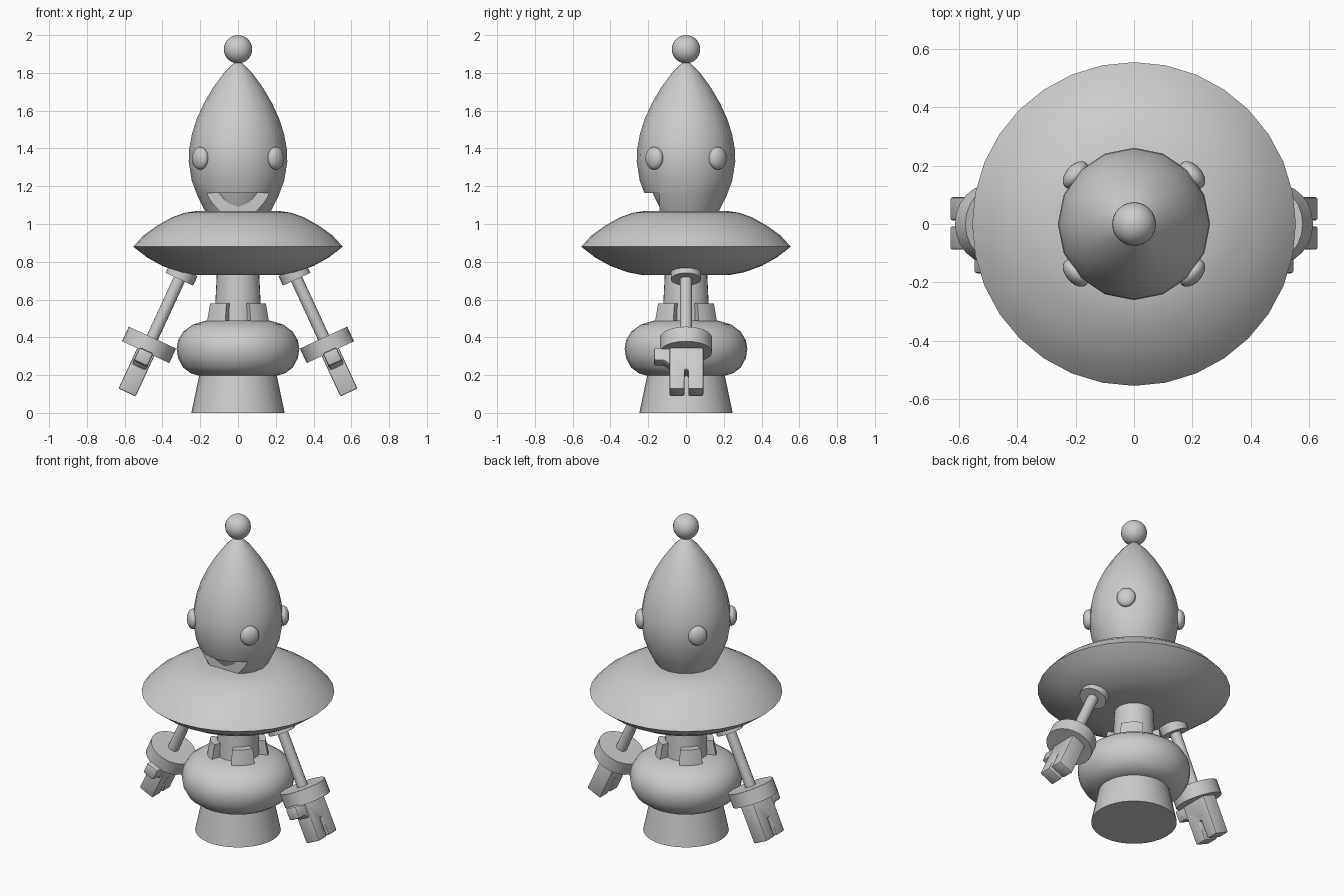
import bpy, bmesh, math
from mathutils import Matrix, Vector

cube = bpy.data.objects.get("Cube")
if cube:
    bpy.data.objects.remove(cube, do_unlink=True)

GREY = (0.6, 0.6, 0.6, 1)
grey = bpy.data.materials.new("plain grey")
grey.use_nodes = True
grey.diffuse_color = GREY
grey.node_tree.nodes["Principled BSDF"].inputs["Base Color"].default_value = GREY


def finish(name, bm, matrix=None, angle=35):
    """Turn a bmesh into a shaded object."""
    bmesh.ops.recalc_face_normals(bm, faces=bm.faces)
    if matrix:
        bm.transform(matrix)
        if matrix.determinant() < 0:
            bmesh.ops.reverse_faces(bm, faces=bm.faces)
    mesh = bpy.data.meshes.new(name)
    bm.to_mesh(mesh)
    bm.free()
    mesh.materials.append(grey)
    ob = bpy.data.objects.new(name, mesh)
    bpy.context.collection.objects.link(ob)
    shade(ob, angle)
    return ob


def activate(ob):
    bpy.ops.object.select_all(action='DESELECT')
    ob.select_set(True)
    bpy.context.view_layer.objects.active = ob


def shade(ob, angle=35):
    activate(ob)
    bpy.ops.object.shade_smooth_by_angle(angle=math.radians(angle))


def lathe(name, profile, sides=32, matrix=None, angle=35):
    """Spin (radius, height) points around z and close both ends."""
    bm = bmesh.new()
    rings = []
    for r, z in profile:
        rings.append([bm.verts.new((r * math.cos(t), r * math.sin(t), z))
                      for t in (math.tau * i / sides for i in range(sides))])
    for a, b in zip(rings, rings[1:]):
        for i in range(sides):
            j = (i + 1) % sides
            bm.faces.new((a[i], a[j], b[j], b[i]))
    bm.faces.new(rings[0])
    bm.faces.new(rings[-1])
    return finish(name, bm, matrix, angle)


def extrude(name, outline, axis_vec, place, matrix=None, bevel=0):
    """Extrude a flat outline; place maps (u, v) to a 3D point."""
    bm = bmesh.new()
    face = bm.faces.new([bm.verts.new(place(u, v)) for u, v in outline])
    new = bmesh.ops.extrude_face_region(bm, geom=[face])["geom"]
    bmesh.ops.translate(bm, vec=axis_vec,
                        verts=[v for v in new if isinstance(v, bmesh.types.BMVert)])
    if bevel:
        bmesh.ops.recalc_face_normals(bm, faces=bm.faces)
        bmesh.ops.bevel(bm, geom=bm.edges[:], offset=bevel, segments=2,
                        profile=0.5, affect='EDGES', clamp_overlap=True)
    return finish(name, bm, matrix)


def ball(name, matrix):
    bm = bmesh.new()
    bmesh.ops.create_uvsphere(bm, u_segments=24, v_segments=14, radius=1)
    return finish(name, bm, matrix)


# Base, rounded body and neck
lathe("base", [(0.247, 0), (0.205, 0.2)])
lathe("body", [(0.2, 0.195), (0.25, 0.21), (0.29, 0.24), (0.317, 0.29), (0.325, 0.34),
               (0.317, 0.385), (0.29, 0.43), (0.24, 0.467), (0.165, 0.49)])
lathe("neck", [(0.125, 0.48), (0.112, 0.74)])

# Four collar blocks around the neck
for k in range(4):
    mid = math.radians(45 + 90 * k)
    arc = [mid + math.radians(22.5) * s for s in (-1, -0.5, 0, 0.5, 1)]
    bm = bmesh.new()
    loops = []
    for z, outer in ((0.48, 0.178), (0.578, 0.16)):
        pts = [(outer, t) for t in arc] + [(0.1, t) for t in reversed(arc)]
        loops.append([bm.verts.new((r * math.cos(t), r * math.sin(t), z)) for r, t in pts])
    low, high = loops
    bm.faces.new(low)
    bm.faces.new(high)
    for i in range(len(low)):
        j = (i + 1) % len(low)
        bm.faces.new((low[i], low[j], high[j], high[i]))
    finish(f"collar_block_{k + 1}", bm)

# Wide saucer
lathe("saucer", [(0.23, 0.73), (0.31, 0.745), (0.4, 0.778), (0.48, 0.822), (0.555, 0.88),
                 (0.5, 0.94), (0.43, 0.99), (0.35, 1.035), (0.28, 1.06), (0.21, 1.07)])

# Pointed head with a recessed mouth
head_profile = [(0.155, 1.03), (0.18, 1.08), (0.215, 1.15), (0.245, 1.23), (0.261, 1.33),
                (0.258, 1.4), (0.243, 1.48), (0.217, 1.56), (0.18, 1.64), (0.133, 1.72),
                (0.075, 1.8), (0.03, 1.845), (0.003, 1.865)]
head = lathe("head", head_profile, 16)
curve = [(0.163 * math.cos(t), 1.165 - 0.13 * math.sin(t))
         for t in (math.pi * i / 16 for i in range(17))]
cutter = extrude("mouth_cutter", curve, Vector((0, 0.36, 0)), lambda u, v: (u, -0.5, v))
cutter.hide_render = True
cut = head.modifiers.new("mouth", 'BOOLEAN')
cut.operation = 'DIFFERENCE'
cut.object = cutter
cut.solver = 'EXACT'
activate(head)
bpy.ops.object.modifier_apply(modifier=cut.name)
bpy.data.objects.remove(cutter, do_unlink=True)
shade(head)
lathe("mouth_back", [(r - 0.045, z) for r, z in head_profile[:5]], 16)

# Ball on the tip
ball("tip_ball", Matrix.Translation((0, 0, 1.925)) @ Matrix.Scale(0.075, 4))

# Four flattened eyes
for k, (sx, sy) in enumerate([(1, -1), (-1, -1), (1, 1), (-1, 1)]):
    turn = math.atan2(sy * 0.172, sx * 0.2)
    ball(f"eye_{k + 1}", Matrix.Translation((sx * 0.2, sy * 0.168, 1.348))
         @ Matrix.Rotation(turn, 4, 'Z') @ Matrix.Diagonal((0.034, 0.055, 0.06, 1)))

# Arms, modelled hanging straight down and then swung outwards
swing = Matrix.Translation((0.3, 0, 0.73)) @ Matrix.Rotation(math.radians(-24.8), 4, 'Y')
palm = [(-0.088, -0.43), (0.092, -0.43), (0.092, -0.685), (0.012, -0.685),
        (0.012, -0.57), (-0.008, -0.57), (-0.008, -0.685), (-0.088, -0.685)]
thumb = [(-0.05, -0.44), (-0.17, -0.44), (-0.17, -0.515), (-0.115, -0.515),
         (-0.088, -0.54), (-0.05, -0.54)]
for side, sx in (("left", 1), ("right", -1)):
    m = Matrix.Diagonal((sx, 1, 1, 1)) @ swing
    lathe(f"{side}_shoulder", [(0.08, -0.025), (0.08, 0.03)], 24, m)
    lathe(f"{side}_arm", [(0.032, -0.39), (0.032, 0)], 16, m)
    lathe(f"{side}_wrist", [(0.138, -0.45), (0.138, -0.365)], 24, m)
    extrude(f"{side}_hand", palm, Vector((0.1, 0, 0)), lambda u, v: (-0.05, u, v), m, 0.008)
    extrude(f"{side}_thumb", thumb, Vector((0.08, 0, 0)), lambda u, v: (-0.04, u, v), m, 0.012)
